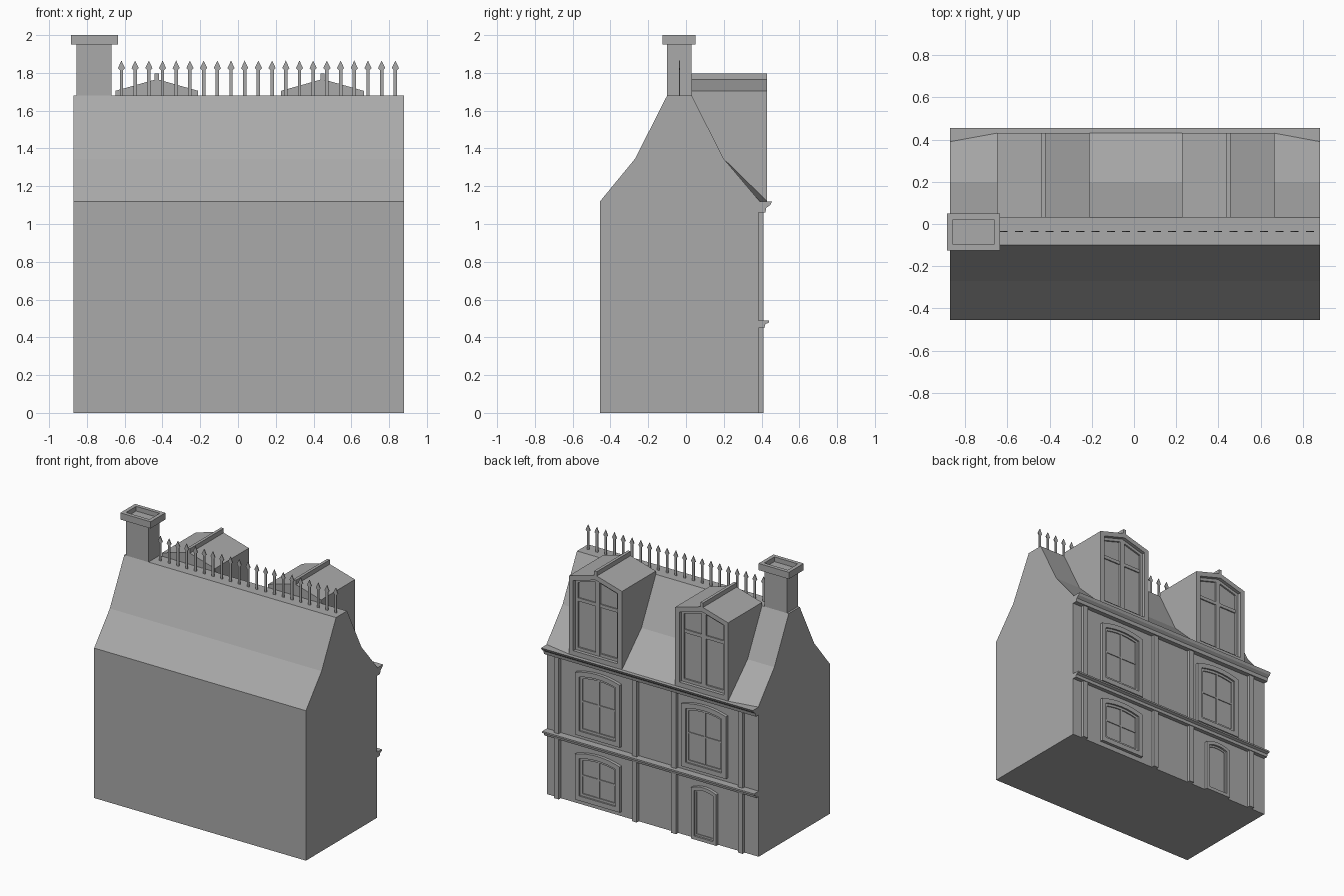
import bpy, bmesh
from mathutils import Vector

if "Cube" in bpy.data.objects:
    bpy.data.objects.remove(bpy.data.objects["Cube"])

stone = bpy.data.materials.new("stone_grey")
stone.use_nodes = True
GREY = (0.4, 0.4, 0.4, 1)
stone.diffuse_color = GREY
stone.node_tree.nodes["Principled BSDF"].inputs["Base Color"].default_value = GREY

X0, X1 = -0.87, 0.88        # gable ends
WALL = 0.385                # street wall plane
BAYS = (-0.43, 0.447)       # window bay centres


def loft(name, sections, recess=()):
    """Skin matching sections, cap both ends, then step the last cap inwards."""
    bm = bmesh.new()
    rings = [[bm.verts.new(p) for p in s] for s in sections]
    n = len(rings[0])
    for a, b in zip(rings, rings[1:]):
        for i in range(n):
            j = (i + 1) % n
            bm.faces.new((a[i], a[j], b[j], b[i]))
    bm.faces.new(rings[0][::-1])
    face = bm.faces.new(rings[-1])
    bmesh.ops.recalc_face_normals(bm, faces=bm.faces[:])
    for inset, depth in recess:
        bmesh.ops.inset_region(bm, faces=[face], thickness=inset, use_even_offset=True)
        normal = face.normal.copy()
        face = bmesh.ops.extrude_discrete_faces(bm, faces=[face])["faces"][0]
        bmesh.ops.translate(bm, verts=face.verts[:], vec=-normal * depth)
        face.normal_update()
    mesh = bpy.data.meshes.new(name)
    bm.to_mesh(mesh)
    bm.free()
    mesh.materials.append(stone)
    obj = bpy.data.objects.new(name, mesh)
    bpy.context.collection.objects.link(obj)
    return obj


def along_x(name, profile, x0=X0, x1=X1):
    return loft(name, [[(x, y, z) for y, z in profile] for x in (x0, x1)])


def along_y(name, outline, y0, y1, recess=()):
    return loft(name, [[(x, y, z) for x, z in outline] for y in (y0, y1)], recess)


def box(name, x, y, z, recess=()):
    """Box from (min, max) pairs; its top face can be recessed."""
    rect = [(x[0], y[0]), (x[1], y[0]), (x[1], y[1]), (x[0], y[1])]
    return loft(name, [[(a, b, h) for a, b in rect] for h in z], recess)


def arched(cx, half, z0, z1, rise, steps=8):
    """Upright opening with a shallow arched head."""
    pts = [(cx - half, z0), (cx + half, z0)]
    for i in range(steps + 1):
        t = 1 - 2 * i / steps
        pts.append((cx + half * t, z1 + rise * (1 - t * t)))
    return pts


# House body: gabled shell whose street eave kicks out between the dormers
def shell(x, eave):
    profile = [(-0.455, 0), (-0.455, 1.12), (-0.27, 1.345), (-0.10, 1.68), (0.03, 1.68),
               (0.20, 1.345), (eave, 1.12), (WALL, 1.12), (WALL, 0)]
    return [(x, y, z) for y, z in profile]


loft("house_body", [shell(X0, 0.39), shell(-0.65, 0.43), shell(0.665, 0.43), shell(X1, 0.39)])

# Cornice under the roof and band between the floors
back = WALL - 0.01
along_x("roof_cornice", [(back, 1.118), (0.455, 1.118), (0.445, 1.10), (0.425, 1.085),
                         (0.42, 1.06), (back, 1.06)])
along_x("floor_band", [(back, 0.49), (0.44, 0.49), (0.44, 0.478), (0.42, 0.47),
                       (0.415, 0.45), (back, 0.45)])

# Pilasters
for i, x in enumerate((-0.735, -0.185, 0.14, 0.785)):
    box(f"pilaster_{i + 1}", (x - 0.02, x + 0.02), (back, 0.41), (0, 1.07))


# Facade windows and door
def wall_window(name, cx, z0, z1):
    along_y(name + "_casing", arched(cx, 0.185, z0, z1, 0.03), back, 0.408,
            [(0.035, 0.012), (0.018, 0.008)])
    box(name + "_upright", (cx - 0.007, cx + 0.007), (back, 0.394), (z0 + 0.04, z1 - 0.015))
    mid = z0 + (z1 - z0) * 0.55
    box(name + "_crossbar", (cx - 0.14, cx + 0.14), (back, 0.394), (mid - 0.006, mid + 0.006))


for side, cx in zip(("right", "left"), BAYS):
    wall_window(f"{side}_upper_window", cx, 0.52, 0.985)
wall_window("left_lower_window", BAYS[1], 0.035, 0.375)
along_y("door", arched(BAYS[0], 0.105, 0, 0.38, 0.025), back, 0.408,
        [(0.025, 0.014), (0.014, 0.005)])

# Dormers with recessed windows and ridge caps
for side, cx in zip(("right", "left"), BAYS):
    w = 0.219
    outline = [(cx - w, 1.12), (cx + w, 1.12), (cx + w, 1.705), (cx, 1.767), (cx - w, 1.705)]
    along_y(f"{side}_dormer", outline, 0.03, 0.43, [(0.035, 0.025), (0.022, 0.012)])
    box(f"{side}_dormer_ridge", (cx - 0.011, cx + 0.011), (0.03, 0.43), (1.75, 1.797))
    box(f"{side}_dormer_mullion", (cx - 0.018, cx + 0.018), (0.38, 0.406), (1.16, 1.715))
    box(f"{side}_dormer_transom", (cx - 0.175, cx + 0.175), (0.38, 0.402), (1.52, 1.545))

# Chimney with a hollow cap
box("chimney_shaft", (-0.855, -0.67), (-0.10, 0.03), (1.66, 1.96))
box("chimney_cap", (-0.885, -0.635), (-0.125, 0.05), (1.95, 2.0), [(0.028, 0.035)])

# Ridge railing of flat spear-headed bars
for i in range(21):
    x = -0.617 + i * 0.0725
    half = [(0.009, 1.675), (0.009, 1.815), (0.019, 1.825)]
    spear = half + [(0, 1.865)] + [(-a, z) for a, z in reversed(half)]
    along_y(f"ridge_spear_{i + 1}", [(x + a, z) for a, z in spear], -0.038, -0.032)
